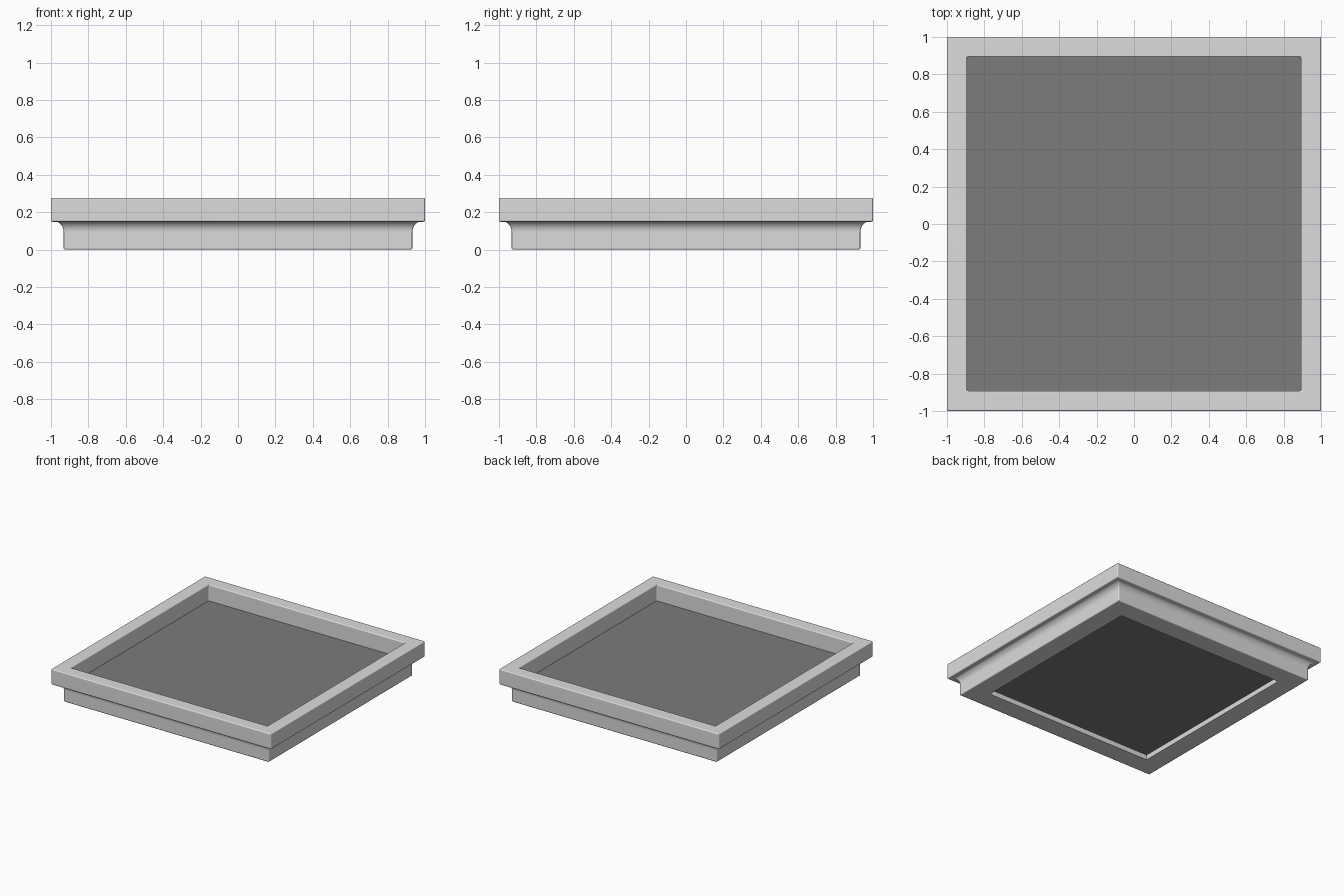
import bpy
import bmesh
from math import cos, sin, radians

cube = bpy.data.objects.get("Cube")
if cube:
    bpy.data.objects.remove(cube, do_unlink=True)


def make_material(name, value):
    mat = bpy.data.materials.new(name)
    mat.use_nodes = True
    colour = (value, value, value, 1)
    mat.diffuse_color = colour
    mat.node_tree.nodes["Principled BSDF"].inputs["Base Color"].default_value = colour
    return mat


def add_object(name, bm, mat):
    bmesh.ops.recalc_face_normals(bm, faces=bm.faces)
    mesh = bpy.data.meshes.new(name)
    bm.to_mesh(mesh)
    bm.free()
    mesh.materials.append(mat)
    obj = bpy.data.objects.new(name, mesh)
    bpy.context.collection.objects.link(obj)
    return obj


def square_ring(bm, half, z):
    return [bm.verts.new((sx * half, sy * half, z))
            for sx, sy in ((-1, -1), (1, -1), (1, 1), (-1, 1))]


def bridge(bm, a, b):
    for i in range(4):
        j = (i + 1) % 4
        bm.faces.new((a[i], a[j], b[j], b[i]))


frame_grey = make_material("light grey", 0.72)
panel_grey = make_material("dark grey", 0.2)

RIM, BASE, OPENING, LIP = 1.0, 0.932, 0.892, 0.77
TOP, RIM_BOTTOM, LEDGE = 0.276, 0.149, 0.042
PANEL_BOTTOM, PANEL_TOP = 0.13, 0.143

# Moulded frame: base, cove, overhanging rim, then the deep rebate above the lip
steps = 6
cove = [(BASE + 0.053 * (1 - cos(t)), RIM_BOTTOM - 0.055 + 0.0585 * sin(t))
        for t in (radians(70) * i / steps for i in range(steps + 1))]
profile = [(LIP, 0), (BASE, 0), *cove, (RIM, RIM_BOTTOM), (RIM, TOP),
           (OPENING, TOP), (OPENING, LEDGE), (LIP, LEDGE)]
bm = bmesh.new()
rings = [square_ring(bm, r, z) for r, z in profile]
for a, b in zip(rings, rings[1:] + rings[:1]):
    bridge(bm, a, b)
bmesh.ops.recalc_face_normals(bm, faces=bm.faces)

# Soften every sharp edge except those of the inner lip
edges = [e for e in bm.edges
         if e.calc_face_angle() > radians(40)
         and min(abs(v.co.x) for v in e.verts) > LIP + 0.01]
bmesh.ops.bevel(bm, geom=edges, offset=0.008, offset_type="OFFSET", segments=3,
                profile=0.5, affect="EDGES", clamp_overlap=False)
frame = add_object("frame", bm, frame_grey)
bpy.context.view_layer.objects.active = frame
frame.select_set(True)
bpy.ops.object.shade_smooth_by_angle(angle=radians(35))
weighted = frame.modifiers.new("flat face shading", "WEIGHTED_NORMAL")
weighted.keep_sharp = True

# Thin flat panel held inside the frame, clear of the lip below
bm = bmesh.new()
lower = square_ring(bm, OPENING + 0.005, PANEL_BOTTOM)
upper = square_ring(bm, OPENING + 0.005, PANEL_TOP)
bridge(bm, lower, upper)
bm.faces.new(lower)
bm.faces.new(upper)
add_object("panel", bm, panel_grey)
